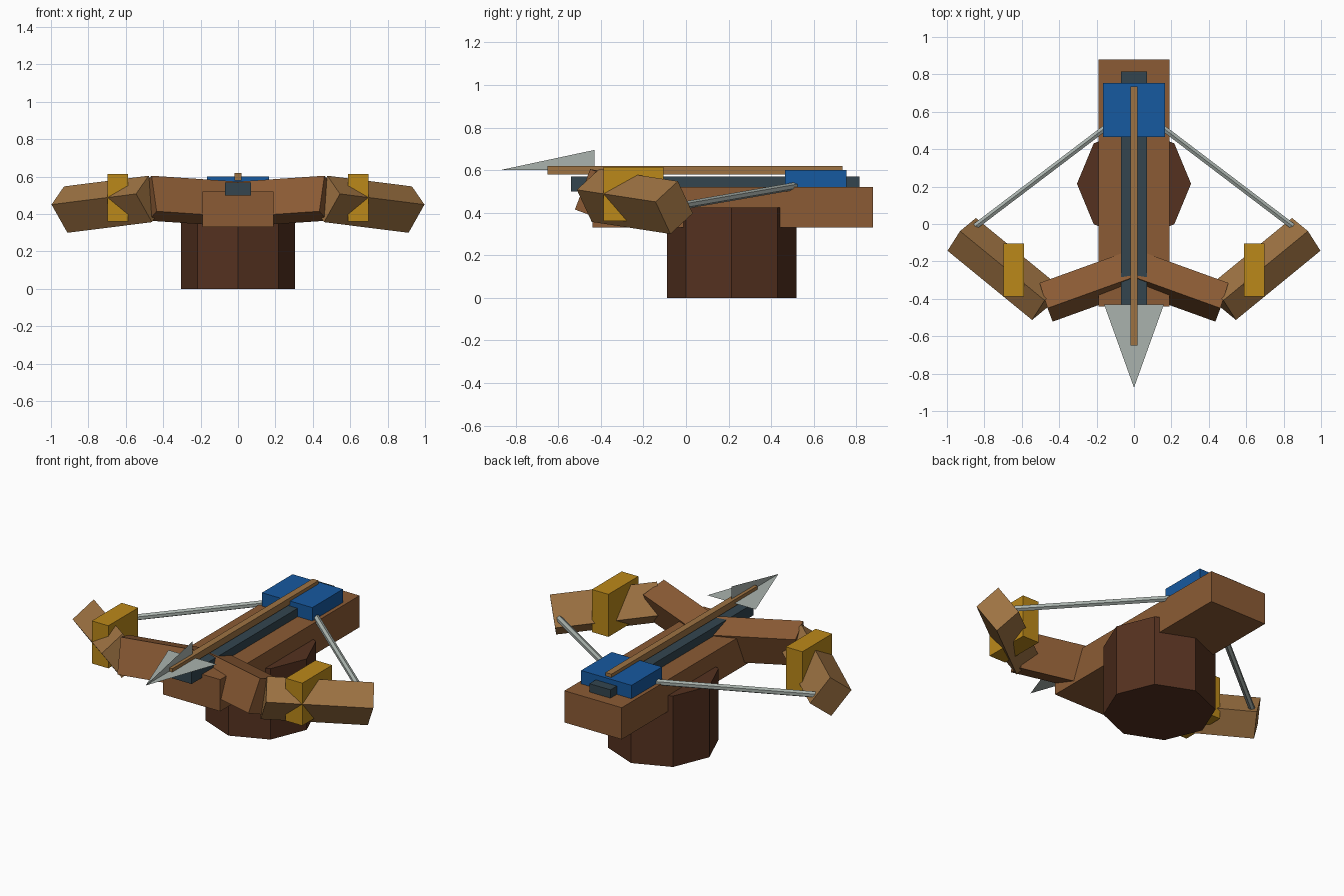
import bpy, bmesh
from math import pi
from mathutils import Vector

if "Cube" in bpy.data.objects:
    bpy.data.objects.remove(bpy.data.objects["Cube"])


def material(name, r, g, b):
    m = bpy.data.materials.new(name)
    m.diffuse_color = (r, g, b, 1)
    m.use_nodes = True
    m.node_tree.nodes["Principled BSDF"].inputs["Base Color"].default_value = m.diffuse_color
    return m


TIMBER = material("timber", 0.26, 0.105, 0.035)
DARK = material("dark_timber", 0.09, 0.031, 0.014)
PALE = material("pale_timber", 0.34, 0.17, 0.055)
STEEL = material("dark_steel", 0.033, 0.06, 0.078)
BLUE = material("blue_paint", 0.008, 0.10, 0.35)
BRASS = material("brass", 0.5, 0.25, 0.01)
METAL = material("bright_metal", 0.40, 0.45, 0.42)


def finish(name, bm, mat, mirror=False, bisect=False, closed=True):
    if closed:
        bmesh.ops.recalc_face_normals(bm, faces=bm.faces)
    me = bpy.data.meshes.new(name)
    bm.to_mesh(me)
    bm.free()
    me.materials.append(mat)
    ob = bpy.data.objects.new(name, me)
    bpy.context.collection.objects.link(ob)
    if mirror:
        mod = ob.modifiers.new("mirror", 'MIRROR')
        mod.use_axis[0] = True
        mod.use_bisect_axis[0] = bisect
    return ob


def block(name, corner, e1, e2, e3, mat, **kw):
    """Box spanned from one corner by three edge vectors."""
    bm = bmesh.new()
    bmesh.ops.create_cube(bm, size=1)
    c, e1, e2, e3 = map(Vector, (corner, e1, e2, e3))
    for v in bm.verts:
        a, b, d = v.co + Vector((0.5, 0.5, 0.5))
        v.co = c + a * e1 + b * e2 + d * e3
    return finish(name, bm, mat, **kw)


def box(name, x, y, z, mat, **kw):
    return block(name, (x[0], y[0], z[0]), (x[1] - x[0], 0, 0),
                 (0, y[1] - y[0], 0), (0, 0, z[1] - z[0]), mat, **kw)


def prism(name, p, q, radius, sides, mat, **kw):
    p, q = Vector(p), Vector(q)
    bm = bmesh.new()
    bmesh.ops.create_cone(bm, cap_ends=True, segments=sides, radius1=radius,
                          radius2=radius, depth=(q - p).length)
    rot = (q - p).to_track_quat('Z', 'Y')
    for v in bm.verts:
        v.co = rot @ v.co + (p + q) / 2
    return finish(name, bm, mat, **kw)


# Octagonal pedestal and stock
prism("pedestal", (0, 0.215, 0), (0, 0.215, 0.425), 0.305, 8, DARK)
box("stock", (-0.19, 0.19), (-0.44, 0.88), (0.33, 0.52), TIMBER)
box("rail", (-0.07, 0.07), (-0.54, 0.815), (0.50, 0.57), STEEL)
box("string_carriage", (-0.167, 0.167), (0.465, 0.755), (0.51, 0.60), BLUE)

# Bow: tilted inner limbs meeting at the centre, then swept outer limbs
block("inner_limb", (0.462, -0.45, 0.605), (-0.53, 0.191, -0.036),
      (0.043, 0.135, -0.05), (-0.027, -0.072, -0.19), TIMBER,
      mirror=True, bisect=True)
block("outer_limb", (0.478, -0.408, 0.605), (0.452, 0.37, -0.057),
      (0.067, -0.105, -0.097), (-0.085, 0.07, -0.151), PALE, mirror=True)
box("limb_band", (0.588, 0.698), (-0.388, -0.105), (0.36, 0.615), BRASS, mirror=True)
prism("bowstring", (0.12, 0.54, 0.53), (0.865, -0.025, 0.432), 0.018, 6, METAL, mirror=True)

# Bolt: square shaft with a thin flat head and upright fin
box("bolt_shaft", (-0.02, 0.02), (-0.65, 0.735), (0.58, 0.62), PALE)
bm = bmesh.new()
tip, left, right, mid, top = [bm.verts.new(c) for c in (
    (0, -0.875, 0.60), (-0.16, -0.43, 0.60), (0.16, -0.43, 0.60),
    (0, -0.43, 0.60), (0, -0.43, 0.695))]
for tri in ((tip, mid, left), (tip, right, mid), (tip, mid, top)):
    bm.faces.new(tri)
finish("bolt_head", bm, METAL, closed=False)
